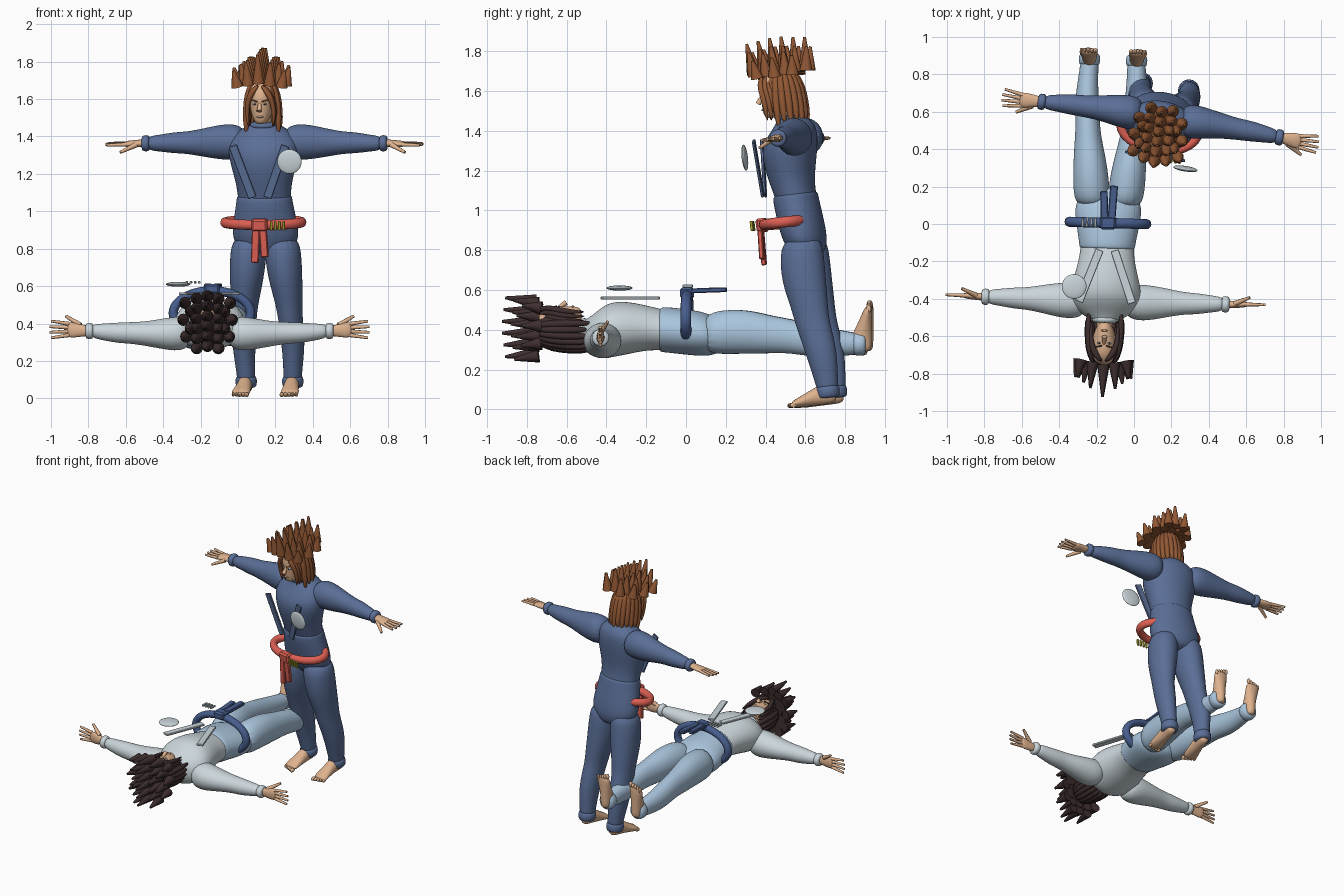
import bpy, bmesh
from math import sin, cos, pi, radians
from mathutils import Matrix, Vector

cube = bpy.data.objects.get("Cube")
if cube:
    bpy.data.objects.remove(cube, do_unlink=True)


def material(name, *srgb):
    colour = [((c / 255 + .055) / 1.055) ** 2.4 for c in srgb] + [1]
    mat = bpy.data.materials.new(name)
    mat.use_nodes = True
    mat.diffuse_color = colour
    mat.node_tree.nodes["Principled BSDF"].inputs["Base Color"].default_value = colour
    return mat


SKIN = material("skin", 222, 178, 142)
BROWN = material("brown_hair", 146, 88, 52)
DARK = material("dark_hair", 62, 46, 46)
SUIT = material("suit_blue", 90, 110, 150)
PALE = material("pale_grey", 203, 214, 219)
LIGHT = material("light_blue", 170, 197, 221)
RED = material("belt_red", 222, 96, 84)
NAVY = material("belt_blue", 72, 94, 142)
YELLOW = material("stripe_yellow", 200, 190, 60)


class Figure:
    """Builds parts in a body frame: feet at the origin, facing -y."""

    def __init__(self, prefix, frame):
        self.prefix, self.frame = prefix, frame

    def finish(self, name, bm, mat, subdivide=0, angle=50):
        bmesh.ops.recalc_face_normals(bm, faces=bm.faces)
        mesh = bpy.data.meshes.new(name)
        bm.to_mesh(mesh)
        bm.free()
        mesh.materials.append(mat)
        obj = bpy.data.objects.new(self.prefix + "_" + name, mesh)
        bpy.context.collection.objects.link(obj)
        obj.matrix_world = self.frame
        if subdivide:
            mod = obj.modifiers.new("smooth", "SUBSURF")
            mod.levels = mod.render_levels = subdivide
            angle = 180
        bpy.ops.object.select_all(action="DESELECT")
        obj.select_set(True)
        bpy.context.view_layer.objects.active = obj
        bpy.ops.object.shade_smooth_by_angle(angle=radians(angle))
        return obj

    def loft(self, name, mat, sections, axis="z", side=1, sides=16, subdivide=2):
        """Elliptic rings (x, y, z, radius, radius) skinned along one axis."""
        bm, rings = bmesh.new(), []
        for x, y, z, a, b in sections:
            ring = []
            for i in range(sides):
                u, v = a * cos(2 * pi * i / sides), b * sin(2 * pi * i / sides)
                offset = {"x": (0, u, v), "y": (u, 0, v), "z": (u, v, 0)}[axis]
                p = Vector((x, y, z)) + Vector(offset)
                ring.append(bm.verts.new((p.x * side, p.y, p.z)))
            rings.append(ring)
        for low, high in zip(rings, rings[1:]):
            for i in range(sides):
                j = (i + 1) % sides
                bm.faces.new((low[i], low[j], high[j], high[i]))
        bm.faces.new(rings[0])
        bm.faces.new(rings[-1])
        return self.finish(name, bm, mat, subdivide)

    def ball(self, name, mat, centre, radii, detail=16):
        bm = bmesh.new()
        bmesh.ops.create_uvsphere(bm, u_segments=detail, v_segments=detail // 2 + 2, radius=1,
                                  matrix=Matrix.LocRotScale(Vector(centre), None, Vector(radii)))
        return self.finish(name, bm, mat)

    def spike(self, name, mat, start, end, wide, narrow, sides=12):
        start, end = Vector(start), Vector(end)
        way = end - start
        place = Matrix.Translation((start + end) / 2) @ way.to_track_quat("Z", "Y").to_matrix().to_4x4()
        bm = bmesh.new()
        bmesh.ops.create_cone(bm, cap_ends=True, segments=sides, radius1=wide, radius2=narrow,
                              depth=way.length, matrix=place)
        return self.finish(name, bm, mat)

    def slab(self, name, mat, start, end, width, thick):
        """A flat bar whose broad face looks forward."""
        start, end = Vector(start), Vector(end)
        way = end - start
        z = way.normalized()
        x = Vector((0, 1, 0)).cross(z).normalized()
        turn = Matrix((x, z.cross(x), z)).transposed()
        bm = bmesh.new()
        bmesh.ops.create_cube(bm, size=1, matrix=Matrix.LocRotScale(
            (start + end) / 2, turn.to_quaternion(), Vector((width, thick, way.length))))
        bmesh.ops.bevel(bm, geom=bm.edges[:], offset=thick * .2, segments=1, affect="EDGES")
        return self.finish(name, bm, mat, angle=20)


def clothes(f, shirt, trousers):
    f.loft("torso", shirt, [
        (0, -.01, 1, .14, .1), (0, -.02, 1.06, .145, .105), (0, -.03, 1.14, .152, .115),
        (0, -.03, 1.23, .178, .135), (0, -.02, 1.33, .2, .145), (0, .01, 1.4, .175, .115),
        (0, .01, 1.44, .1, .085), (0, 0, 1.47, .062, .065)])
    f.loft("collar", shirt, [(0, 0, 1.43, .085, .08), (0, -.005, 1.455, .08, .078),
                             (0, -.01, 1.475, .062, .062)], subdivide=1)
    f.loft("hips", trousers, [
        (0, .01, .74, .08, .07), (0, .01, .8, .165, .1), (0, 0, .86, .185, .115),
        (0, -.01, .95, .172, .117), (0, -.02, 1.03, .156, .117), (0, -.02, 1.07, .152, .115),
        (0, -.02, 1.075, .14, .1)])
    for s, label in ((1, "left"), (-1, "right")):
        f.loft(label + "_leg", trousers, [
            (.085, 0, .86, .095, .1), (.095, -.01, .74, .1, .115), (.105, -.01, .62, .092, .112),
            (.118, .005, .5, .075, .095), (.124, .01, .42, .066, .088), (.132, .035, .3, .066, .083),
            (.132, .045, .2, .057, .072), (.126, .05, .1, .05, .057), (.126, .05, .07, .05, .055)], side=s)
        f.loft(label + "_trouser_cuff", trousers, [
            (.126, .05, .1, .05, .055), (.126, .05, .08, .06, .063), (.126, .05, .04, .058, .06),
            (.126, .05, .03, .045, .05)], side=s, subdivide=1)
        f.loft(label + "_sleeve", shirt, [
            (.1, .03, 1.35, .08, .08), (.17, .035, 1.355, .095, .1), (.24, .035, 1.355, .085, .095),
            (.33, .035, 1.352, .068, .078), (.42, .03, 1.352, .058, .06), (.49, .03, 1.352, .056, .058),
            (.57, .025, 1.35, .045, .045), (.64, .02, 1.35, .036, .038)], axis="x", side=s)
        f.loft(label + "_sleeve_cuff", shirt, [
            (.62, .02, 1.35, .036, .036), (.63, .02, 1.35, .045, .045), (.655, .02, 1.35, .045, .045),
            (.665, .02, 1.35, .034, .034)], axis="x", side=s, subdivide=1)
        # Chest lapels
        f.slab(label + "_lapel", shirt, (s * .142, -.18, 1.36), (s * .04, -.18, 1.08), .045, .014)
    f.ball("chest_badge", PALE, (.17, -.23, 1.28), (.066, .013, .066), 24)


def limbs(f):
    for s, label in ((1, "left"), (-1, "right")):
        # Hand: flat palm, four fingers and a thumb
        f.loft(label + "_palm", SKIN, [
            (.63, .02, 1.35, .028, .024), (.68, .018, 1.35, .032, .02), (.73, .015, 1.348, .044, .018),
            (.765, .012, 1.346, .042, .014)], axis="x", side=s, sides=12, subdivide=1)
        for i in range(4):
            spread = i - 1.5
            f.spike(f"{label}_finger_{i}", SKIN, (s * .75, .012 + spread * .02, 1.347),
                    (s * (.86 - .008 * abs(spread)), .012 + spread * .03, 1.346), .011, .007, 8)
        f.spike(label + "_thumb", SKIN, (s * .69, -.01, 1.345), (s * .77, -.06, 1.31), .015, .008, 8)
        # Foot: one tapered form with five toes
        f.loft(label + "_foot", SKIN, [
            (.126, .09, .035, .025, .022), (.126, .065, .045, .037, .045), (.126, .02, .055, .04, .055),
            (.128, -.04, .04, .043, .04), (.132, -.1, .026, .052, .026), (.133, -.14, .018, .05, .017)],
            axis="y", side=s, sides=12)
        for i in range(5):
            f.ball(f"{label}_toe_{i}", SKIN, (s * (.095 + i * .019), -.148 + i * .006, .016),
                   (.012 - i * .001, .02, .013), 8)


def head(f, hair):
    f.loft("neck", SKIN, [(0, 0, 1.4, .05, .052), (0, -.02, 1.47, .046, .05), (0, -.03, 1.54, .046, .05)])
    f.loft("head", SKIN, [
        (0, -.09, 1.465, .022, .03), (0, -.08, 1.485, .042, .058), (0, -.06, 1.53, .06, .08),
        (0, -.05, 1.59, .07, .092), (0, -.045, 1.64, .068, .09), (0, -.04, 1.68, .05, .065),
        (0, -.04, 1.695, .02, .03)])
    f.spike("nose", SKIN, (0, -.125, 1.59), (0, -.157, 1.543), .008, .014, 8)
    f.ball("mouth", SKIN, (0, -.136, 1.51), (.02, .008, .006), 12)
    for s, label in ((1, "left"), (-1, "right")):
        f.ball(label + "_eye", PALE, (s * .027, -.129, 1.578), (.013, .008, .006), 10)
        f.ball(label + "_iris", DARK, (s * .027, -.134, 1.578), (.005, .005, .005), 8)
        f.spike(label + "_brow", hair, (s * .012, -.14, 1.592), (s * .045, -.125, 1.6), .004, .003, 6)
        # Parted fringe and locks framing the face
        for i in range(3):
            back = i * .022
            f.loft(f"{label}_fringe_{i}", hair, [
                (.012, -.12 + back, 1.68, .015, .012), (.045, -.133 + back, 1.64, .022, .016),
                (.07, -.118 + back, 1.58, .015, .018), (.074, -.11 + back, 1.51, .012, .014),
                (.064, -.11 + back, 1.45, .004, .004)], side=s, sides=8, subdivide=1)
    # Skull cap and long straight locks hanging behind
    f.ball("hair_cap", hair, (0, -.02, 1.605), (.083, .102, .1), 24)
    for i in range(13):
        turn = radians(-105 + i * 17.5)
        sx, cy = sin(turn), cos(turn)
        tip = 1.4 + .03 * (i % 2)
        f.loft(f"back_lock_{i}", hair, [
            (sx * r, -.025 + cy * r * 1.2, z, w, w)
            for r, z, w in ((.055, 1.69, .015), (.08, 1.62, .022), (.088, 1.53, .021),
                            (.092, 1.46, .017), (.088, tip, .005))], sides=8, subdivide=1)
    # Crown of upright spikes, taller along the middle
    spots = [(x * .058, -.165 + j * .053 + .012 * abs(x)) for x in (-1, 0, 1) for j in range(6)]
    spots += [(s * x, y) for s in (-1, 1) for x, y in ((.12, -.13), (.13, -.04), (.115, .05), (.09, -.085), (.09, .01))]
    for i, (x, y) in enumerate(spots):
        base = Vector((x, y, 1.695 - abs(x) * .2))
        rise = .175 - abs(x) * .6 - abs(y + .03) * .15
        f.spike(f"crown_spike_{i}", hair, base, base + Vector((x * .15, (y + .03) * .12, rise)), .033, .007)


def belt(f, colour, stripes):
    bm, rings = bmesh.new(), []
    for i in range(40):
        turn = 2 * pi * i / 40
        ring = []
        for j in range(12):
            tube = 2 * pi * j / 12
            grow = .025 * cos(tube)
            ring.append(bm.verts.new(((.207 + grow) * cos(turn), -.075 + (.12 + grow) * sin(turn),
                                      .935 + .027 * sin(tube))))
        rings.append(ring)
    for i in range(40):
        for j in range(12):
            a, b, k = rings[i - 1], rings[i], j - 1
            bm.faces.new((a[k], a[j], b[j], b[k]))
    f.finish("belt", bm, colour)
    f.slab("belt_knot", colour, (0, -.205, .9), (0, -.205, .97), .085, .055)
    f.slab("belt_long_tail", colour, (-.018, -.215, .93), (-.027, -.222, .735), .042, .024)
    f.slab("belt_short_tail", colour, (.018, -.215, .93), (.027, -.222, .765), .04, .024)
    for i in range(4):
        x = .068 + i * .022
        f.slab(f"belt_stripe_{i}", stripes, (x, -.24, .91), (x, -.24, .96), .013, .014)


def build(prefix, frame, shirt, trousers, hair, belt_colour, stripes):
    f = Figure(prefix, frame)
    clothes(f, shirt, trousers)
    limbs(f)
    head(f, hair)
    belt(f, belt_colour, stripes)


# One figure stands with a slight lean, the other lies on its back
upright = (Matrix.Translation((.162, .69, .02)) @ Matrix.Rotation(radians(-8.5), 4, "Z")
           @ Matrix.Rotation(radians(6.5), 4, "X"))
flat = (Matrix.Translation((-.11, .94, .38)) @ Matrix.Rotation(radians(-1.8), 4, "Z")
        @ Matrix(((-1, 0, 0, 0), (0, 0, -1, 0), (0, -1, 0, 0), (0, 0, 0, 1))))
build("standing", upright, SUIT, SUIT, BROWN, RED, YELLOW)
build("lying", flat, PALE, LIGHT, DARK, NAVY, PALE)
